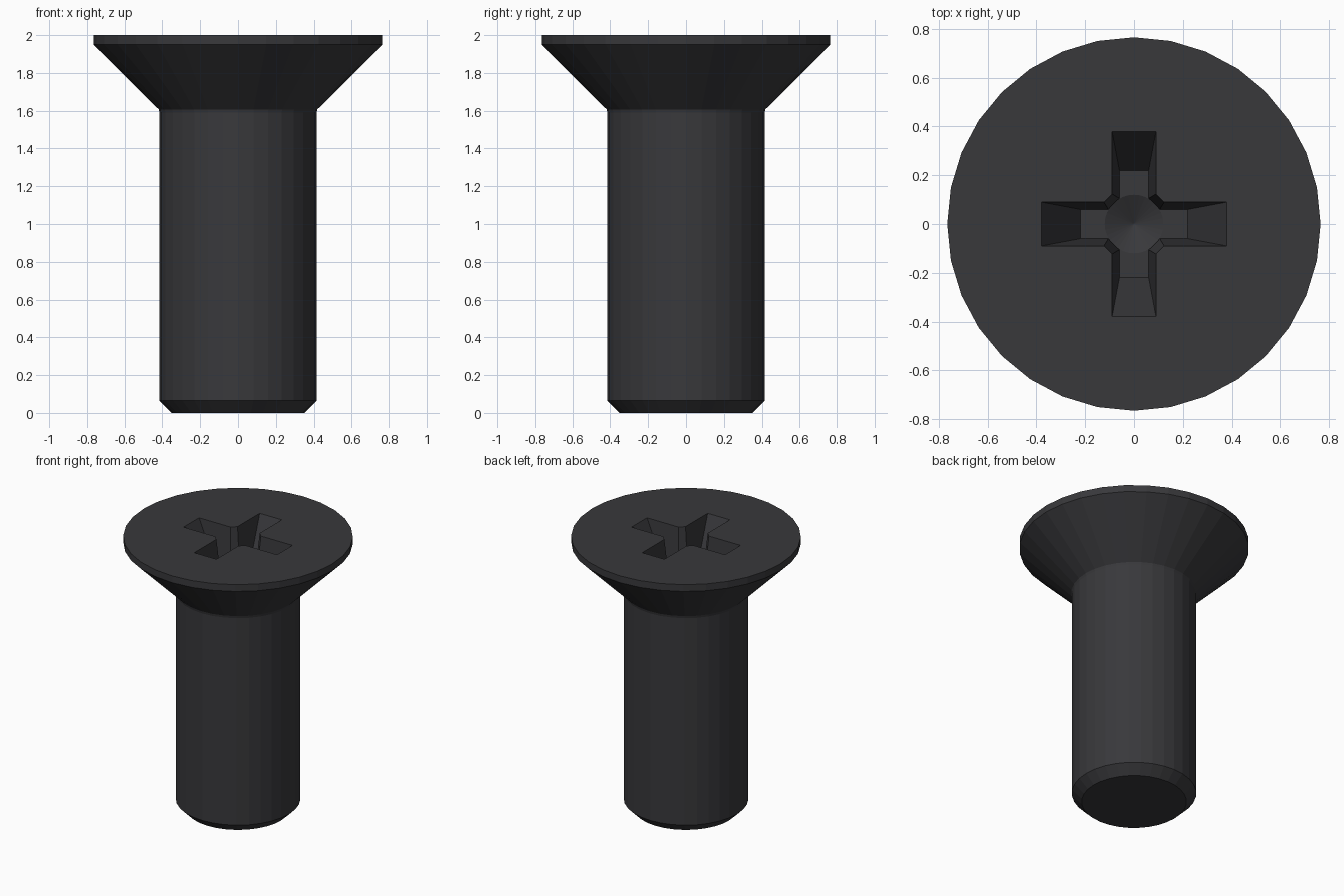
import bpy, bmesh
from math import cos, sin, tau

if "Cube" in bpy.data.objects:
    bpy.data.objects.remove(bpy.data.objects["Cube"])

SIDES = 32


def ring(bm, r, z, n=SIDES):
    return [bm.verts.new((r * cos(tau * i / n), r * sin(tau * i / n), z)) for i in range(n)]


def cross_outline(bm, length, w, corner, z):
    # one quadrant of the cross, repeated by quarter turns
    pts = [(length, -w), (length, w), (corner, w), (w, corner)]
    out = []
    for q in range(4):
        for x, y in pts:
            for _ in range(q):
                x, y = -y, x
            out.append(bm.verts.new((x, y, z)))
    return out


def loft(name, bm, loops):
    for a, b in zip(loops, loops[1:]):
        for i in range(len(a)):
            j = (i + 1) % len(a)
            bm.faces.new((a[i], a[j], b[j], b[i]))
    bm.faces.new(loops[0][::-1])
    bm.faces.new(loops[-1])
    bmesh.ops.recalc_face_normals(bm, faces=bm.faces)
    mesh = bpy.data.meshes.new(name)
    bm.to_mesh(mesh)
    bm.free()
    obj = bpy.data.objects.new(name, mesh)
    bpy.context.collection.objects.link(obj)
    return obj


def cut(target, cutter):
    cutter.hide_render = True
    mod = target.modifiers.new("recess", 'BOOLEAN')
    mod.operation = 'DIFFERENCE'
    mod.solver = 'EXACT'
    mod.object = cutter
    bpy.context.view_layer.objects.active = target
    bpy.ops.object.modifier_apply(modifier=mod.name)
    bpy.data.objects.remove(cutter)


# countersunk screw body: chamfered tip, shank, small neck fillet, cone, rim
profile = [(0.35, 0), (0.415, 0.065), (0.415, 1.59), (0.419, 1.607),
           (0.765, 1.95), (0.765, 2.0)]
bm = bmesh.new()
screw = loft("countersunk_screw", bm, [ring(bm, r, z) for r, z in profile])

# tapered cross-shaped drive recess, extended a little above the head
TOP, FLOOR = 2.0, 1.68
top, low = (0.38, 0.09, 0.123), (0.22, 0.06, 0.105)
over = 0.05
above = [t + (t - b) * over for t, b in zip(top, low)]
bm = bmesh.new()
cross = loft("cross_cutter", bm, [
    cross_outline(bm, *low, FLOOR),
    cross_outline(bm, *above, TOP + (TOP - FLOOR) * over)])
cut(screw, cross)

# shallow cone at the bottom of the recess
bm = bmesh.new()
cone = loft("cone_cutter", bm, [ring(bm, 0.002, 1.62), ring(bm, 0.12, FLOOR),
                                ring(bm, 0.122, FLOOR + 0.02)])
cut(screw, cone)

# dark metal
mat = bpy.data.materials.new("dark_metal")
mat.diffuse_color = (0.04, 0.04, 0.044, 1)
mat.use_nodes = True
mat.node_tree.nodes["Principled BSDF"].inputs["Base Color"].default_value = mat.diffuse_color
screw.data.materials.clear()
screw.data.materials.append(mat)
for p in screw.data.polygons:
    p.material_index = 0
